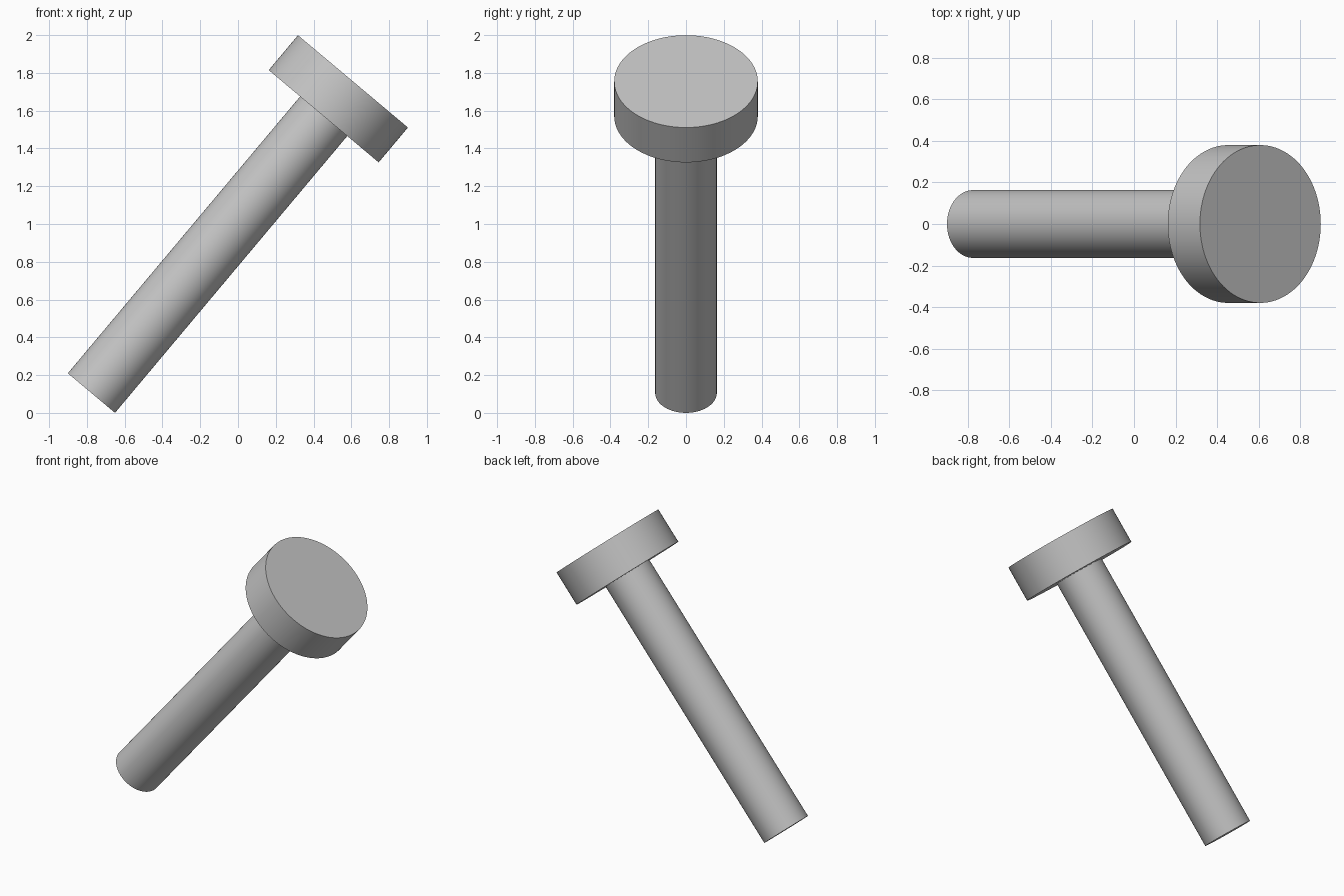
import bpy
import math
from mathutils import Vector

cube = bpy.data.objects.get("Cube")
if cube:
    bpy.data.objects.remove(cube, do_unlink=True)

# Single plain grey
grey = bpy.data.materials.new("grey")
grey.use_nodes = True
grey.diffuse_color = (0.55, 0.55, 0.55, 1)
grey.node_tree.nodes["Principled BSDF"].inputs["Base Color"].default_value = grey.diffuse_color

# The pin leans toward +x along one axis, from the foot centre upwards
TILT = math.radians(40)
AXIS = Vector((math.sin(TILT), 0, math.cos(TILT)))
FOOT = Vector((-0.776, 0, 0.105))
LENGTH, HEAD_HEIGHT = 2.154, 0.241


def disc(name, radius, start, end):
    """Cylinder along the leaning axis between two distances from the foot."""
    bpy.ops.mesh.primitive_cylinder_add(
        vertices=96, radius=radius, depth=end - start,
        location=FOOT + AXIS * (start + end) / 2, rotation=(0, TILT, 0))
    part = bpy.context.object
    part.name = name
    part.data.materials.append(grey)
    bpy.ops.object.shade_smooth_by_angle(angle=math.radians(30))


# Shaft and the wide flat head on its end
disc("shaft", 0.163, 0, LENGTH - HEAD_HEIGHT)
disc("head", 0.38, LENGTH - HEAD_HEIGHT, LENGTH)
